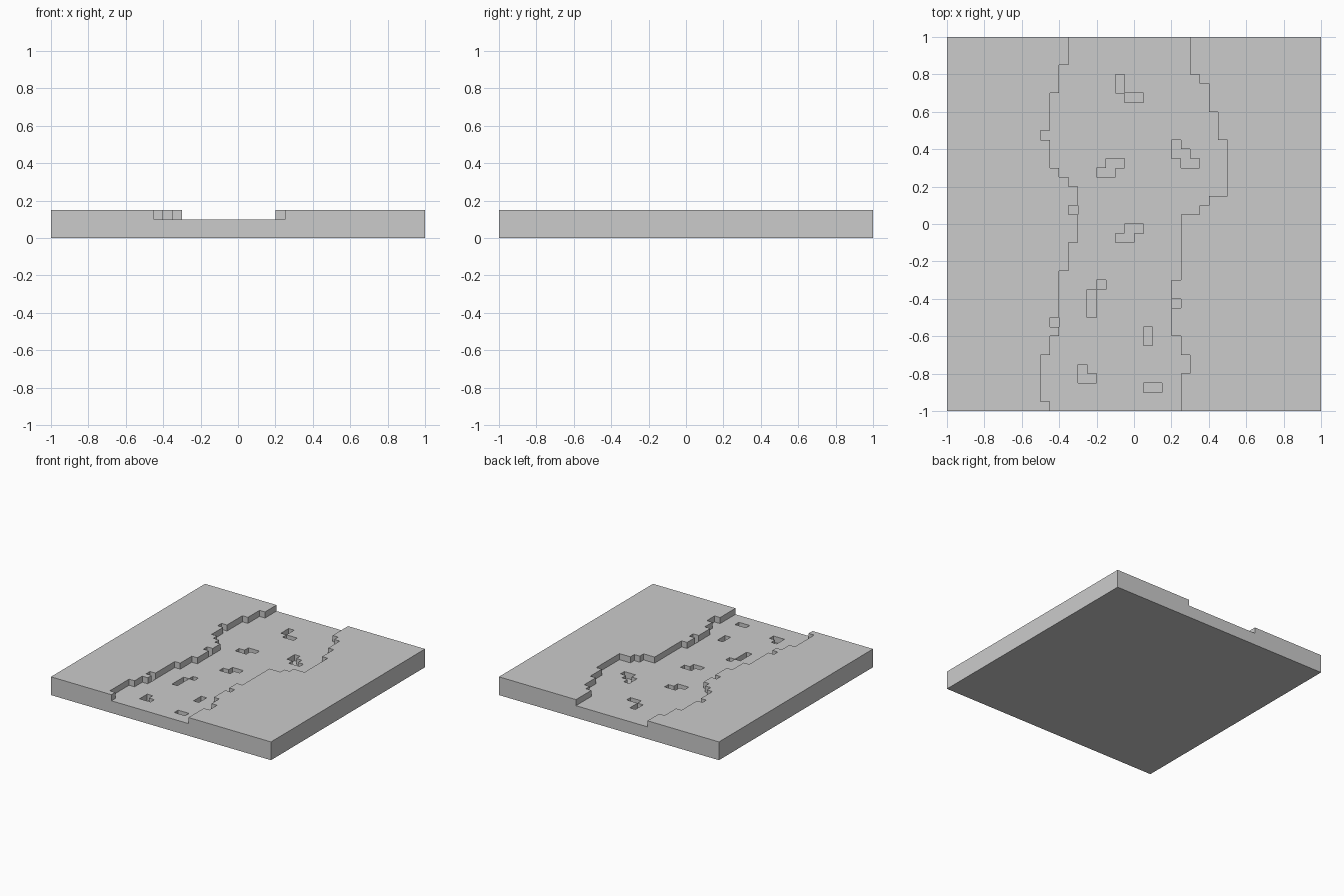
import bpy, bmesh

if "Cube" in bpy.data.objects:
    bpy.data.objects.remove(bpy.data.objects["Cube"])

CELL, N = 0.05, 40            # 40 x 40 grid of square cells
BANK, BED, PIT = 0.15, 0.10, 0.05

# Channel edges: (bottom y of the run, x), listed from the back to the front, in cells
LEFT = [(17, -7), (14, -8), (10, -9), (9, -10), (6, -9), (5, -8), (4, -7),
        (-2, -6), (-5, -7), (-12, -8), (-14, -9), (-19, -10), (-20, -9)]
RIGHT = [(16, 6), (15, 7), (12, 8), (9, 9), (3, 10), (2, 8), (1, 7),
         (-6, 5), (-12, 4), (-14, 5), (-16, 6), (-20, 5)]
# Pits in the bed and banks: x, y, width, depth in cells
PITS = [(-2, 14, 1, 2), (-1, 13, 2, 1), (-4, 5, 2, 1), (-3, 6, 2, 1),
        (4, 7, 1, 2), (5, 7, 1, 1), (5, 6, 2, 1), (-1, -1, 2, 1), (-2, -2, 2, 1),
        (-5, -10, 1, 3), (-4, -7, 1, 1), (1, -13, 1, 2), (-6, -16, 1, 1),
        (-6, -17, 2, 1), (1, -18, 2, 1),
        (-7, 1, 1, 1), (-9, -11, 1, 1), (4, -9, 1, 1)]


def edge_at(runs, y):
    return next(x for y0, x in runs if y >= y0)


def height(x, y):
    if not (-20 <= x < 20 and -20 <= y < 20):
        return 0.0
    if any(px <= x < px + w and py <= y < py + d for px, py, w, d in PITS):
        return PIT
    return BED if edge_at(LEFT, y) <= x < edge_at(RIGHT, y) else BANK


bm = bmesh.new()


def quad(*pts):
    bm.faces.new([bm.verts.new((x * CELL, y * CELL, z)) for x, y, z in pts])


def wall(a, b, lo, hi):
    # split at every level so neighbouring walls share vertices
    levels = [z for z in (0.0, PIT, BED, BANK) if lo <= z <= hi]
    for z0, z1 in zip(levels, levels[1:]):
        quad((*a, z0), (*b, z0), (*b, z1), (*a, z1))


# Tops, underside and step walls of every cell
for x in range(-20, 20):
    for y in range(-20, 20):
        h = height(x, y)
        quad((x, y, h), (x + 1, y, h), (x + 1, y + 1, h), (x, y + 1, h))
        quad((x, y, 0), (x, y + 1, 0), (x + 1, y + 1, 0), (x + 1, y, 0))
        for dx, dy, a, b in ((0, -1, (x, y), (x + 1, y)),
                             (1, 0, (x + 1, y), (x + 1, y + 1)),
                             (0, 1, (x + 1, y + 1), (x, y + 1)),
                             (-1, 0, (x, y + 1), (x, y))):
            low = height(x + dx, y + dy)
            if low < h:
                wall(a, b, low, h)

# Weld and merge coplanar faces
bmesh.ops.remove_doubles(bm, verts=bm.verts, dist=1e-4)
bmesh.ops.dissolve_limit(bm, angle_limit=0.01, verts=bm.verts, edges=bm.edges)

mesh = bpy.data.meshes.new("river_tile")
bm.to_mesh(mesh)
bm.free()
tile = bpy.data.objects.new("river_tile", mesh)
bpy.context.collection.objects.link(tile)
